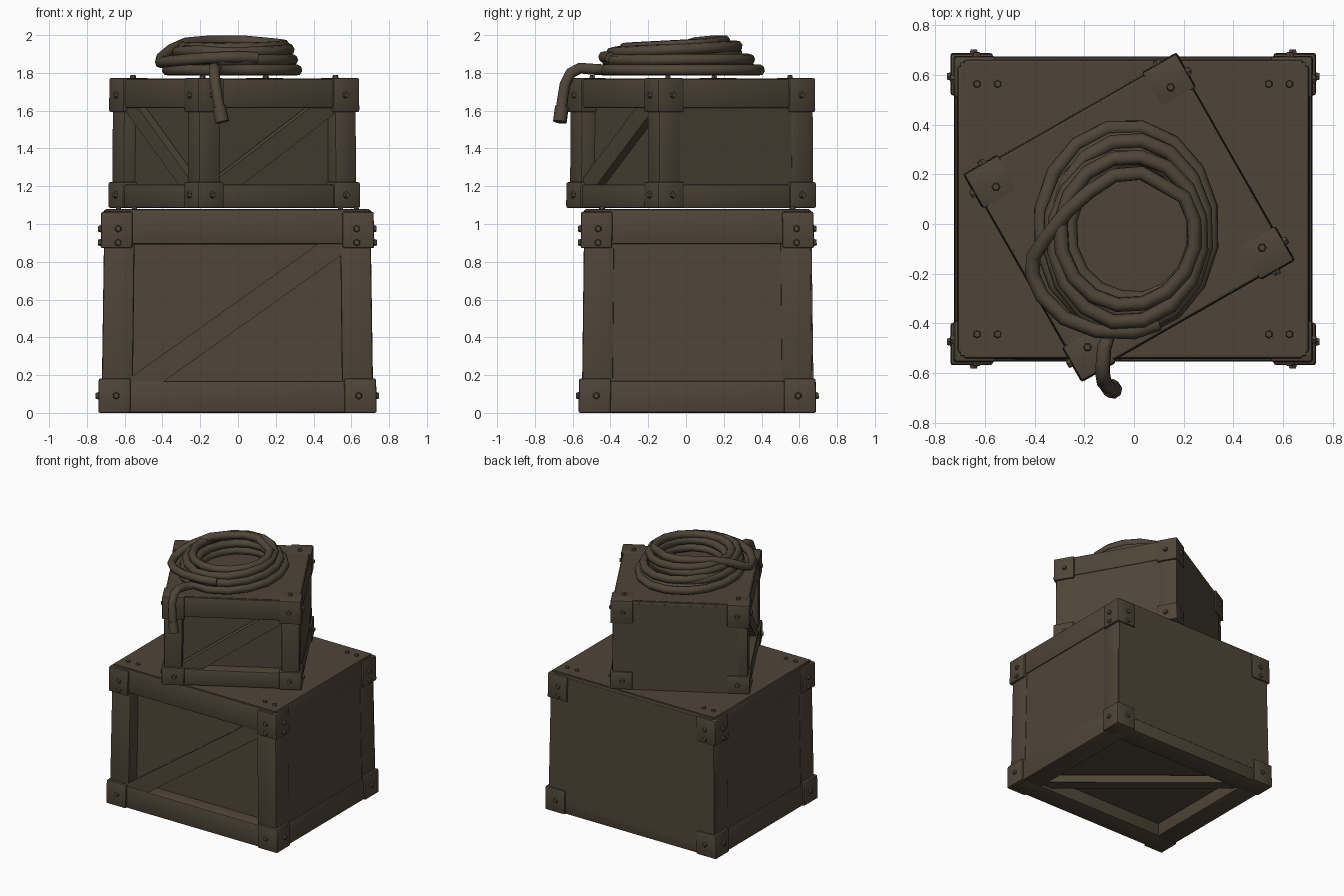
import bpy, bmesh, math
from mathutils import Matrix, Vector

if "Cube" in bpy.data.objects:
    bpy.data.objects.remove(bpy.data.objects["Cube"])

mat = bpy.data.materials.new("dark_brown")
mat.diffuse_color = (0.078, 0.060, 0.039, 1)
mat.use_nodes = True
mat.node_tree.nodes["Principled BSDF"].inputs["Base Color"].default_value = mat.diffuse_color


def finish(name, bm, M=Matrix(), taper=0, height=1, angle=40):
    for v in bm.verts:                       # slight narrowing towards the top
        k = 1 - taper * v.co.z / height
        v.co.x *= k
        v.co.y *= k
    bmesh.ops.transform(bm, matrix=M, verts=bm.verts)
    bmesh.ops.recalc_face_normals(bm, faces=bm.faces)
    me = bpy.data.meshes.new(name)
    bm.to_mesh(me)
    bm.free()
    me.materials.append(mat)
    for p in me.polygons:
        p.use_smooth = True
    me.set_sharp_from_angle(angle=math.radians(angle))
    ob = bpy.data.objects.new(name, me)
    bpy.context.collection.objects.link(ob)
    return ob


def box(bm, lo, hi, M=Matrix()):
    lo, hi = Vector(lo), Vector(hi)
    S = Matrix.Diagonal((*(hi - lo), 1))
    bmesh.ops.create_cube(bm, size=1, matrix=M @ Matrix.Translation((lo + hi) / 2) @ S)


def bevel(bm, w):
    bmesh.ops.bevel(bm, geom=bm.edges[:], offset=w, segments=2, profile=0.5, affect='EDGES')


def diagonal(bm, p, q, width, depth):
    """Beam from p to q lying in the side plane; depth runs along the side normal."""
    p, q = Vector(p), Vector(q)
    d = (q - p).normalized()
    n = d.cross(Vector((0, 0, 1))).normalized() if abs(d.z) > 0.01 else Vector((0, 0, 1))
    s = n.cross(d)
    M = Matrix((d, s, n)).transposed().to_4x4()
    M.translation = (p + q) / 2
    L = (q - p).length / 2
    box(bm, (-L, -width / 2, -depth / 2), (L, width / 2, depth / 2), M)


def bolt(bm, pos, normal, r):
    R = Vector(normal).to_track_quat('Z', 'Y').to_matrix().to_4x4()
    bmesh.ops.create_cone(bm, cap_ends=True, segments=6, radius1=r, radius2=r * 0.6, depth=0.03,
                          matrix=Matrix.Translation(pos) @ R)


def crate(name, M, hx, hy, h, beam, low, top, inset, brk, out, lidgap, diags, taper, bolts_top):
    """hx, hy half sizes; inset = panel depth for left, right, front, back, bottom, lid."""
    l, r, f, b, bo, t = inset
    bm = bmesh.new()
    box(bm, (-hx + l, -hy + f, bo), (hx - r, hy - b, h - .02))
    box(bm, (-hx + .008, -hy + .008, h - .05), (hx - .008, hy - .008, h - t))
    finish(name + "_panels", bm, M, taper, h)
    # posts and rails
    bm = bmesh.new()
    for sx in (-1, 1):
        for sy in (-1, 1):
            x, y = sorted((sx * hx, sx * (hx - beam))), sorted((sy * hy, sy * (hy - beam)))
            box(bm, (x[0], y[0], 0.03), (x[1], y[1], h - 0.03))
    for z0, z1 in ((0, low), (h - top, h)):
        for s in (-1, 1):
            y = sorted((s * (hy + .003), s * (hy - beam)))
            x = sorted((s * (hx + .003), s * (hx - beam)))
            box(bm, (-hx + .02, y[0], z0), (hx - .02, y[1], z1))
            box(bm, (x[0], -hy + .02, z0), (x[1], hy - .02, z1))
    bevel(bm, 0.012)
    finish(name + "_frame", bm, M, taper, h)
    # diagonal braces
    bm = bmesh.new()
    for d in diags:
        diagonal(bm, *d)
    finish(name + "_braces", bm, M, taper, h)
    # corner brackets and bolts
    bm, bb = bmesh.new(), bmesh.new()
    X, Y = hx + out, hy + out
    for sx in (-1, 1):
        for sy in (-1, 1):
            x, y = sorted((sx * X, sx * (X - brk))), sorted((sy * Y, sy * (Y - brk)))
            c = brk * 0.55
            for z0, z1 in ((0, low + .012), (h - top - .02, h - lidgap)):
                box(bm, (x[0], y[0], z0), (x[1], y[1], z1))
                zs = [(z0 + z1) / 2]
                if z0 and bolts_top == 2:
                    zs = [z0 + .03, z1 - .09]
                for z in zs:
                    bolt(bb, (sx * (X - c), sy * Y, z), (0, sy, 0), 0.024)
                    bolt(bb, (sx * X, sy * (Y - c), z), (sx, 0, 0), 0.024)
            for i in range(bolts_top):
                bolt(bb, (sx * (X - c - i * .085), sy * (Y - c - .02), h - min(lidgap, 0)), (0, 0, 1), 0.022)
    bevel(bm, 0.01)
    finish(name + "_corner_brackets", bm, M, taper, h)
    finish(name + "_bolts", bb, M, taper, h, 25)


# large lower crate: open front and underside, flush panels elsewhere
crate("lower_crate", Matrix.Translation((-.003, .06, 0)), .72, .612, 1.077, .165, .17, .185,
      (.006, .006, .10, -.005, .1, -.003), .17, .017, .012,
      [((-.56, -.57, .12), (.62, -.57, .95), .12, .08),
       ((.6, -.5, .05), (-.6, .5, .05), .09, .06)], .022, 2)

# small upper crate, turned on top of the lower one
M2 = Matrix.Translation((-.02, .027, 1.085)) @ Matrix.Rotation(math.radians(29.7), 4, 'Z')
crate("upper_crate", M2, .482, .469, .683, .13, .125, .155,
      (.07, .004, .08, -.004, .0, -.003), .16, .014, -.005,
      [((-.36, -.43, .09), (.38, -.43, .58), .11, .05),
       ((-.447, .36, .58), (-.447, -.36, .09), .09, .05)], .008, 1)

# coiled rope: each turn is centre x, y, radius x, y and height
turns = [(-.03, -.02, .345, .41, 1.815), (-.03, -.01, .35, .41, 1.815),
         (-.02, -.02, .29, .335, 1.82), (-.01, -.04, .24, .26, 1.83),
         (-.03, -.02, .335, .405, 1.867), (-.02, -.03, .28, .33, 1.875),
         (-.01, -.04, .24, .26, 1.89), (-.03, -.04, .315, .36, 1.918),
         (-.02, -.05, .265, .28, 1.942), (-.01, -.03, .265, .24, 1.955)]
N = 16
# loose end hanging over the front edge, leading into the coil
path = [(-.085, -.665, 1.56), (-.105, -.655, 1.65), (-.12, -.64, 1.74), (-.125, -.61, 1.80),
        (-.125, -.56, 1.825), (-.12, -.50, 1.82)]
start = -1.75
for i in range(N * (len(turns) - 2) + 7):
    k, w = divmod(i / N, 1)
    a, b = turns[int(k)], turns[int(k) + 1]
    cx, cy, rx, ry, z = [p + (q - p) * w for p, q in zip(a, b)]
    t = start + 2 * math.pi * i / N
    path.append((cx + rx * math.cos(t), cy + ry * math.sin(t), z + .012 * math.sin(t) * (k > 6)))
# last strand lifts over the coil and drops down at the left
path += [(.03, .205, 1.97), (-.08, .195, 1.97), (-.18, .13, 1.968), (-.27, .05, 1.96),
         (-.35, -.05, 1.925), (-.405, -.13, 1.88), (-.41, -.20, 1.855), (-.37, -.29, 1.86),
         (-.28, -.38, 1.87), (-.15, -.43, 1.88), (.0, -.435, 1.885), (.1, -.40, 1.88)]


def tube(name, pts, r):
    cu = bpy.data.curves.new(name, 'CURVE')
    cu.dimensions = '3D'
    cu.bevel_depth = r
    cu.bevel_resolution = 2
    cu.use_fill_caps = True
    sp = cu.splines.new('POLY')
    sp.points.add(len(pts) - 1)
    for p, c in zip(sp.points, pts):
        p.co = (*c, 1)
    sp.use_smooth = True
    cu.materials.append(mat)
    ob = bpy.data.objects.new(name, cu)
    bpy.context.collection.objects.link(ob)


tube("coiled_rope", path, .03)
tube("rope_end_binding", [(-.083, -.668, 1.54), (-.10, -.657, 1.62)], .037)
